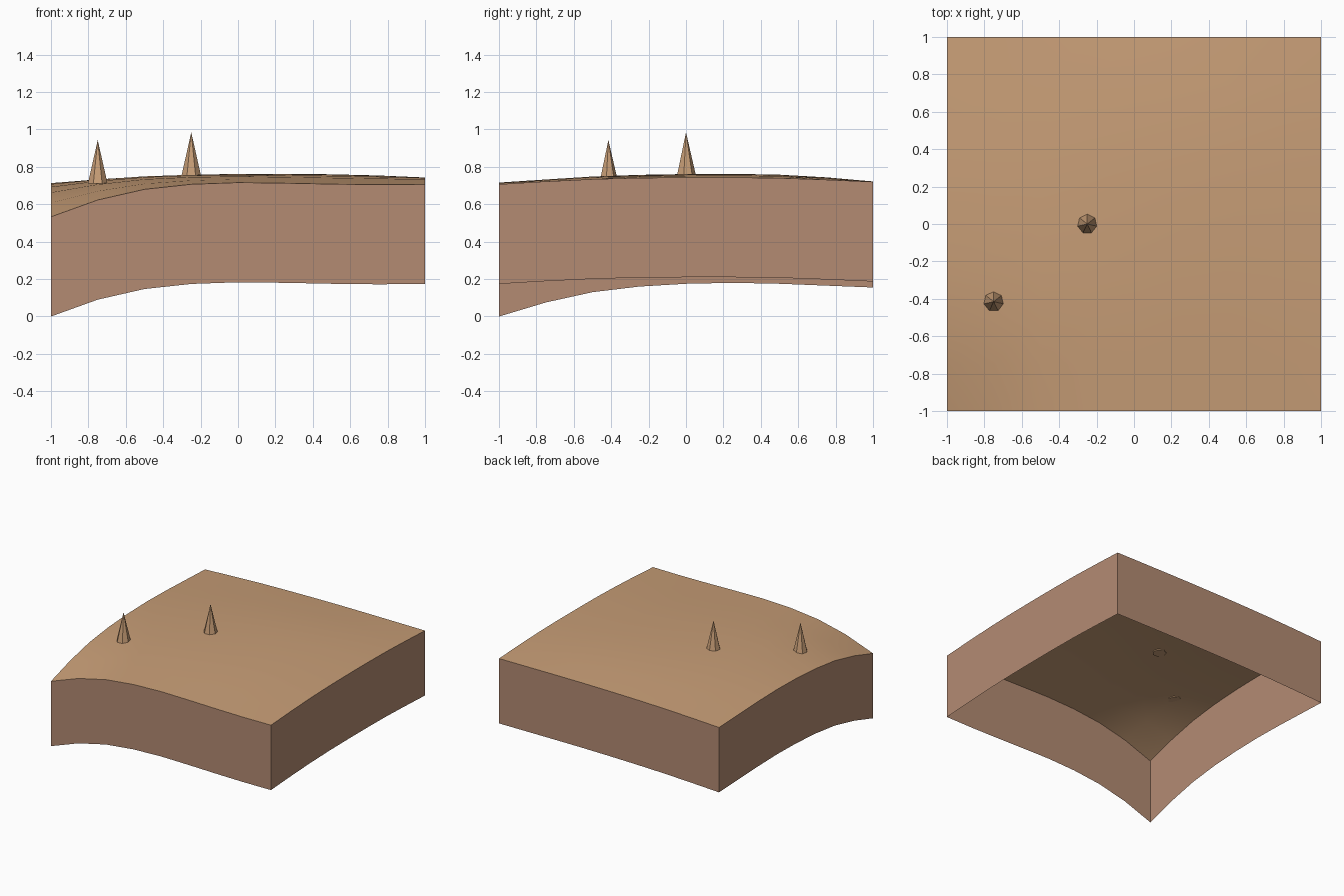
import bpy, bmesh
from math import radians

if "Cube" in bpy.data.objects:
    bpy.data.objects.remove(bpy.data.objects["Cube"])

N = 8          # grid cells per side
DEPTH = 0.533  # skirt height


def material(name, rgb):
    m = bpy.data.materials.new(name)
    m.use_nodes = True
    m.diffuse_color = (*rgb, 1)
    m.node_tree.nodes["Principled BSDF"].inputs["Base Color"].default_value = (*rgb, 1)
    return m


sand = material("sandy tan", (0.578, 0.342, 0.184))
clay = material("clay brown", (0.456, 0.258, 0.171))

# Edge height profiles, running from -1 to 1
FRONT = [0.533, 0.623, 0.68, 0.707, 0.716, 0.713, 0.708, 0.705, 0.707]
BACK = [0.688, 0.70, 0.71, 0.716, 0.72, 0.722, 0.722, 0.721, 0.72]
RIGHT = [0.533, 0.608, 0.663, 0.693, 0.708, 0.713, 0.708, 0.698, 0.688]
LEFT = [0.707, 0.722, 0.734, 0.741, 0.743, 0.743, 0.74, 0.731, 0.72]


def height(i, j):
    """Blend the four edge profiles across the patch, slightly flattened inside."""
    u, v = i / N, j / N
    x, y = 2 * u - 1, 2 * v - 1
    across = FRONT[i] * (1 - v) + BACK[i] * v
    along = RIGHT[j] * (1 - u) + LEFT[j] * u
    corners = ((FRONT[0] * (1 - u) + FRONT[N] * u) * (1 - v)
               + (BACK[0] * (1 - u) + BACK[N] * u) * v)
    flatten = (0.02 - 0.03 * x - 0.03 * y) * (1 - x * x) * (1 - y * y)
    return across + along - corners - flatten


def finish(name, bm, mat, smooth=False):
    mesh = bpy.data.meshes.new(name)
    bm.to_mesh(mesh)
    bm.free()
    mesh.materials.append(mat)
    for p in mesh.polygons:
        p.use_smooth = smooth
    ob = bpy.data.objects.new(name, mesh)
    bpy.context.collection.objects.link(ob)
    return ob


# Ground surface: a gently domed grid
bm = bmesh.new()
grid = [[bm.verts.new((2 * i / N - 1, 2 * j / N - 1, height(i, j)))
         for j in range(N + 1)] for i in range(N + 1)]
for i in range(N):
    for j in range(N):
        bm.faces.new((grid[i][j], grid[i + 1][j], grid[i + 1][j + 1], grid[i][j + 1]))
finish("ground_surface", bm, sand, smooth=True)

# Skirt: four walls that follow the ground edge, open below
bm = bmesh.new()
rim = ([(i, 0) for i in range(N)] + [(N, j) for j in range(N)]
       + [(N - i, N) for i in range(N)] + [(0, N - j) for j in range(N)])
top, low = [], []
for i, j in rim:
    x, y, z = 2 * i / N - 1, 2 * j / N - 1, height(i, j)
    top.append(bm.verts.new((x, y, z)))
    low.append(bm.verts.new((x, y, z - DEPTH)))
for k in range(len(rim)):
    n = (k + 1) % len(rim)
    bm.faces.new((low[k], low[n], top[n], top[k]))
finish("ground_skirt", bm, clay)

# Spikes: seven-sided cones standing on the ground
for name, x, y, base, tip in (("centre_spike", -0.25, 0.0, 0.75, 0.985),
                              ("corner_spike", -0.75, -0.415, 0.71, 0.943)):
    bpy.ops.mesh.primitive_cone_add(vertices=7, radius1=0.054, depth=tip - base,
                                    location=(x, y, (base + tip) / 2))
    spike = bpy.context.object
    spike.name = name
    spike.data.materials.append(sand)
